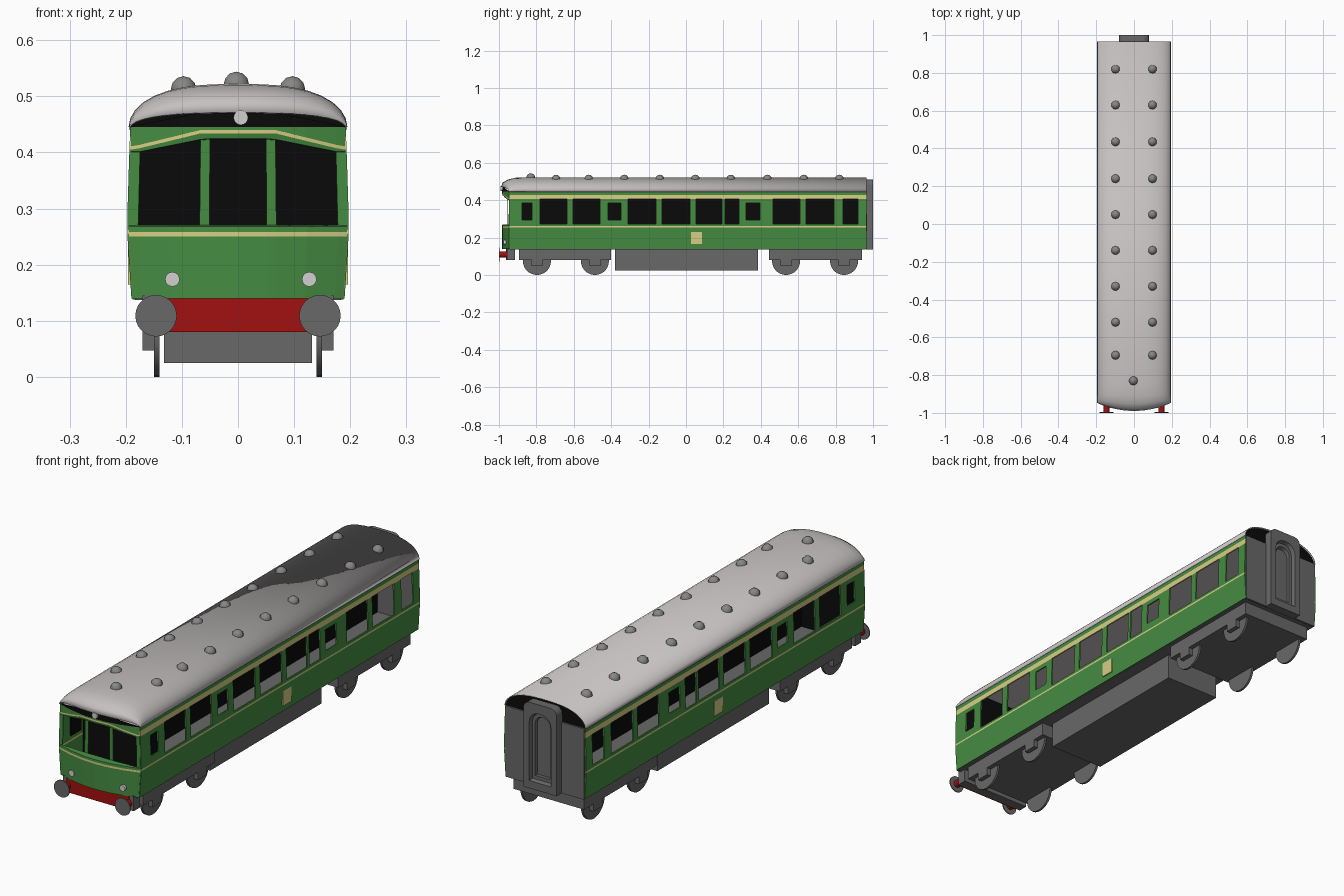
import bpy, bmesh, math
from mathutils import Matrix

if "Cube" in bpy.data.objects:
    bpy.data.objects.remove(bpy.data.objects["Cube"])


def material(name, rgb):
    m = bpy.data.materials.new(name)
    m.diffuse_color = (*rgb, 1)
    m.use_nodes = True
    m.node_tree.nodes["Principled BSDF"].inputs["Base Color"].default_value = m.diffuse_color
    return m


GREEN, CREAM, BLACK, GREY, ROOF, RED, VENT, LAMP = range(8)
MATS = [material("body green", (0.061, 0.262, 0.054)),
        material("cream", (0.67, 0.62, 0.23)),
        material("black", (0.003, 0.003, 0.003)),
        material("chassis grey", (0.138, 0.138, 0.138)),
        material("roof pale grey", (0.56, 0.53, 0.53)),
        material("buffer red", (0.36, 0.005, 0.005)),
        material("vent grey", (0.24, 0.24, 0.24)),
        material("lamp white", (0.65, 0.64, 0.62))]


def finish(name, bm, mat=None, smooth=None):
    """Turn a bmesh into an object; mat=None keeps the per-face indices."""
    bmesh.ops.recalc_face_normals(bm, faces=bm.faces[:])
    me = bpy.data.meshes.new(name)
    bm.to_mesh(me)
    bm.free()
    ob = bpy.data.objects.new(name, me)
    bpy.context.collection.objects.link(ob)
    if mat is None:
        for m in MATS:
            me.materials.append(m)
    else:
        me.materials.append(MATS[mat])
    if smooth:
        bpy.ops.object.select_all(action='DESELECT')
        ob.select_set(True)
        bpy.context.view_layer.objects.active = ob
        bpy.ops.object.shade_smooth_by_angle(angle=math.radians(smooth))
    return ob


def box(name, x, y, z, mat):
    bm = bmesh.new()
    bmesh.ops.create_cube(bm, size=1)
    for v in bm.verts:
        v.co = [a + (b - a) * (c + 0.5) for (a, b), c in zip((x, y, z), v.co)]
    return finish(name, bm, mat)


def cylinder(name, centre, r, depth, axis, mat, sides=24):
    bm = bmesh.new()
    rot = Matrix.Rotation(math.pi / 2, 4, 'Y' if axis == 'X' else 'X')
    bmesh.ops.create_cone(bm, cap_ends=True, segments=sides, radius1=r, radius2=r,
                          depth=depth, matrix=Matrix.Translation(centre) @ rot)
    return finish(name, bm, mat, 40)


def grid(name, rows, colour, thick=0, smooth=None):
    """Sheet through rows of points; colour(i, j) gives a material or None for a hole."""
    bm = bmesh.new()
    vs = [[bm.verts.new(p) for p in row] for row in rows]
    for i in range(len(rows) - 1):
        for j in range(len(rows[0]) - 1):
            c = colour(i, j)
            if c is not None:
                f = bm.faces.new((vs[i][j], vs[i][j + 1], vs[i + 1][j + 1], vs[i + 1][j]))
                f.material_index = c
    bmesh.ops.remove_doubles(bm, verts=bm.verts[:], dist=1e-5)
    ob = finish(name, bm, None, smooth)
    if thick:
        s = ob.modifiers.new("thickness", 'SOLIDIFY')
        s.thickness, s.offset = thick, 0
    return ob


def half_width(z):
    """Slightly bulged cross-section of the body."""
    pts = [(0.0, 0.187), (0.14, 0.187), (0.25, 0.194), (0.31, 0.194), (0.445, 0.189), (1, 0.189)]
    for (a, wa), (b, wb) in zip(pts, pts[1:]):
        if z <= b:
            return wa + (wb - wa) * (z - a) / (b - a)


# side walls with window openings and cream bands
TALL = [(-0.78, -0.636), (-0.604, -0.46), (-0.31, -0.16), (-0.128, 0.021), (0.053, 0.193),
        (0.209, 0.283), (0.465, 0.61), (0.642, 0.791), (0.84, 0.92)]
SMALL = [(-0.877, -0.824), (-0.417, -0.348), (0.32, 0.396)]
ys = sorted([-0.945, 0.965] + [v for w in TALL + SMALL for v in w])
zs = [0.14, 0.25, 0.255, 0.262, 0.272, 0.295, 0.385, 0.405, 0.428, 0.445]


def side_colour(i, j):
    y, z = (ys[j] + ys[j + 1]) / 2, (zs[i] + zs[i + 1]) / 2
    if 0.272 < z < 0.405 and any(a < y < b for a, b in TALL):
        return None
    if 0.295 < z < 0.385 and any(a < y < b for a, b in SMALL):
        return None
    return CREAM if 0.255 < z < 0.262 or 0.405 < z < 0.428 else GREEN


for s, side in ((1, "right"), (-1, "left")):
    grid(side + "_wall", [[(s * half_width(z), y, z) for y in ys] for z in zs], side_colour, 0.006)
    box(side + "_cab_pane", sorted((s * 0.180, s * 0.186)), (-0.885, -0.815), (0.285, 0.395), BLACK)
    box(side + "_plaque", sorted((s * 0.185, s * 0.196)), (0.027, 0.086), (0.165, 0.23), CREAM)

# bowed cab front: lower panel, recessed windscreens, header with raised stripe
half = [0.05, 0.067, 0.12, 0.174, 0.19]
xs = [-x for x in reversed(half)] + [0] + half


def slope(x, inner, outer, x0, x1):
    t = min(max((abs(x) - x0) / (x1 - x0), 0), 1)
    return inner + (outer - inner) * t


def front_row(z_of_x, bow):
    return [(x / 0.19 * half_width(z_of_x(x)), -0.945 - bow * (1 - (x / 0.19) ** 2), z_of_x(x))
            for x in xs]


def win_top(x):
    return slope(x, 0.425, 0.402, 0.06, 0.174)


def stripe(x):
    return slope(x, 0.434, 0.405, 0.067, 0.185)


rows = [front_row(lambda x: z, 0.036) for z in (0.14, 0.25, 0.258, 0.267)]
rows += [front_row(lambda x: 0.269, 0.008), front_row(win_top, 0.008),
         front_row(lambda x: win_top(x) + 0.001, 0.034), front_row(stripe, 0.036),
         front_row(lambda x: stripe(x) + 0.006, 0.036), front_row(lambda x: 0.445, 0.036),
         front_row(lambda x: slope(x, 0.476, 0.447, 0.04, 0.19), 0.036)]


def front_colour(i, j):
    x = abs(xs[j] + xs[j + 1]) / 2
    if i == 4 and (x < 0.05 or 0.067 < x < 0.174):
        return None
    return {1: CREAM, 7: CREAM, 9: BLACK}.get(i, GREEN)


grid("cab_front", rows, front_colour, 0.004)

# roof shell, domed down at the front
RW = 0.193


def arch(x, h):
    return 0.445 + h * math.sqrt(max(0, 1 - (abs(x) / RW) ** 2.8))


rx = [RW * math.sin(math.pi / 2 * k / 9) for k in range(-9, 10)]
rings = [(0.965, 0, 0.075), (-0.85, 0, 0.075), (-0.90, 0.01, 0.073), (-0.925, 0.025, 0.064),
         (-0.94, 0.038, 0.048), (-0.947, 0.041, 0.026)]
grid("roof", [[(x, y - bow * (1 - (x / RW) ** 2), arch(x, h)) for x in rx]
              for y, bow, h in rings], lambda i, j: ROOF, 0.004, 40)
grid("roof_rear_infill", [[(x, 0.96, 0.44) for x in rx], [(x, 0.96, arch(x, 0.074)) for x in rx]],
     lambda i, j: BLACK)

# roof ventilators
vents = [(s * 0.097, y, 0.512) for s in (1, -1)
         for y in (0.82, 0.63, 0.435, 0.24, 0.05, -0.14, -0.33, -0.52, -0.695)]
for x, y, z in vents + [(-0.003, -0.83, 0.52)]:
    bm = bmesh.new()
    bmesh.ops.create_uvsphere(bm, u_segments=10, v_segments=6, radius=0.024,
                              matrix=Matrix.Translation((x, y, z)))
    finish("roof_vent", bm, VENT, 50)

# interior seen through the openings
box("floor", (-0.184, 0.184), (-0.94, 0.96), (0.137, 0.17), GREY)
box("ceiling", (-0.184, 0.184), (-0.94, 0.955), (0.436, 0.441), ROOF)
box("centre_partition", (-0.003, 0.003), (-0.79, 0.955), (0.17, 0.437), BLACK)
box("cab_bulkhead", (-0.185, 0.185), (-0.797, -0.787), (0.17, 0.437), BLACK)

# rear wall and gangway frame with arched doorway
box("rear_wall", (-0.188, 0.188), (0.953, 0.967), (0.138, 0.445), GREY)


def doorway(hw, z0, z1, r, y):
    pts = [(-hw, y, z0)]
    for cx, a0 in ((-hw + r, 180), (hw - r, 90)):
        pts += [(cx + r * math.cos(math.radians(a0 - 18 * k)), y,
                 z1 - r + r * math.sin(math.radians(a0 - 18 * k))) for k in range(6)]
    return pts + [(hw, y, z0), (-hw, y, z0)]


grid("gangway", [doorway(0.08, 0.137, 0.51, 0.03, 0.962), doorway(0.08, 0.137, 0.51, 0.03, 1.0),
                 doorway(0.052, 0.17, 0.47, 0.045, 1.0), doorway(0.048, 0.175, 0.465, 0.044, 0.982),
                 doorway(0.036, 0.19, 0.45, 0.034, 0.982), doorway(0.036, 0.19, 0.442, 0.034, 0.962)],
     lambda i, j: GREY)

# equipment box, bogies and wheels
box("underfloor_equipment", (-0.132, 0.132), (-0.38, 0.385), (0.025, 0.14), GREY)
for y0, y1, axles in ((-0.893, -0.4, (-0.797, -0.487)), (0.444, 0.94, (0.535, 0.845))):
    box("bogie_frame", (-0.17, 0.17), (y0, y1), (0.08, 0.14), GREY)
    for y in axles:
        for s in (1, -1):
            cylinder("wheel", (s * 0.145, y, 0.075), 0.075, 0.01, 'X', GREY, 28)
            box("axle_box", sorted((s * 0.148, s * 0.17)), (y - 0.03, y + 0.03), (0.047, 0.082), GREY)

# buffer beam, buffers and lamps
box("front_beam", (-0.17, 0.17), (-0.957, -0.915), (0.08, 0.145), GREY)
box("red_beam_face", (-0.15, 0.15), (-0.962, -0.956), (0.08, 0.141), RED)
for s in (1, -1):
    cylinder("buffer_shank", (s * 0.146, -0.975, 0.109), 0.016, 0.044, 'Y', RED, 16)
    cylinder("buffer_head", (s * 0.146, -0.998, 0.109), 0.037, 0.004, 'Y', GREY)
    cylinder("lower_lamp", (s * 0.122 + 0.005, -0.968, 0.174), 0.013, 0.014, 'Y', LAMP, 16)
cylinder("top_lamp", (0.005, -0.985, 0.462), 0.013, 0.012, 'Y', LAMP, 16)
